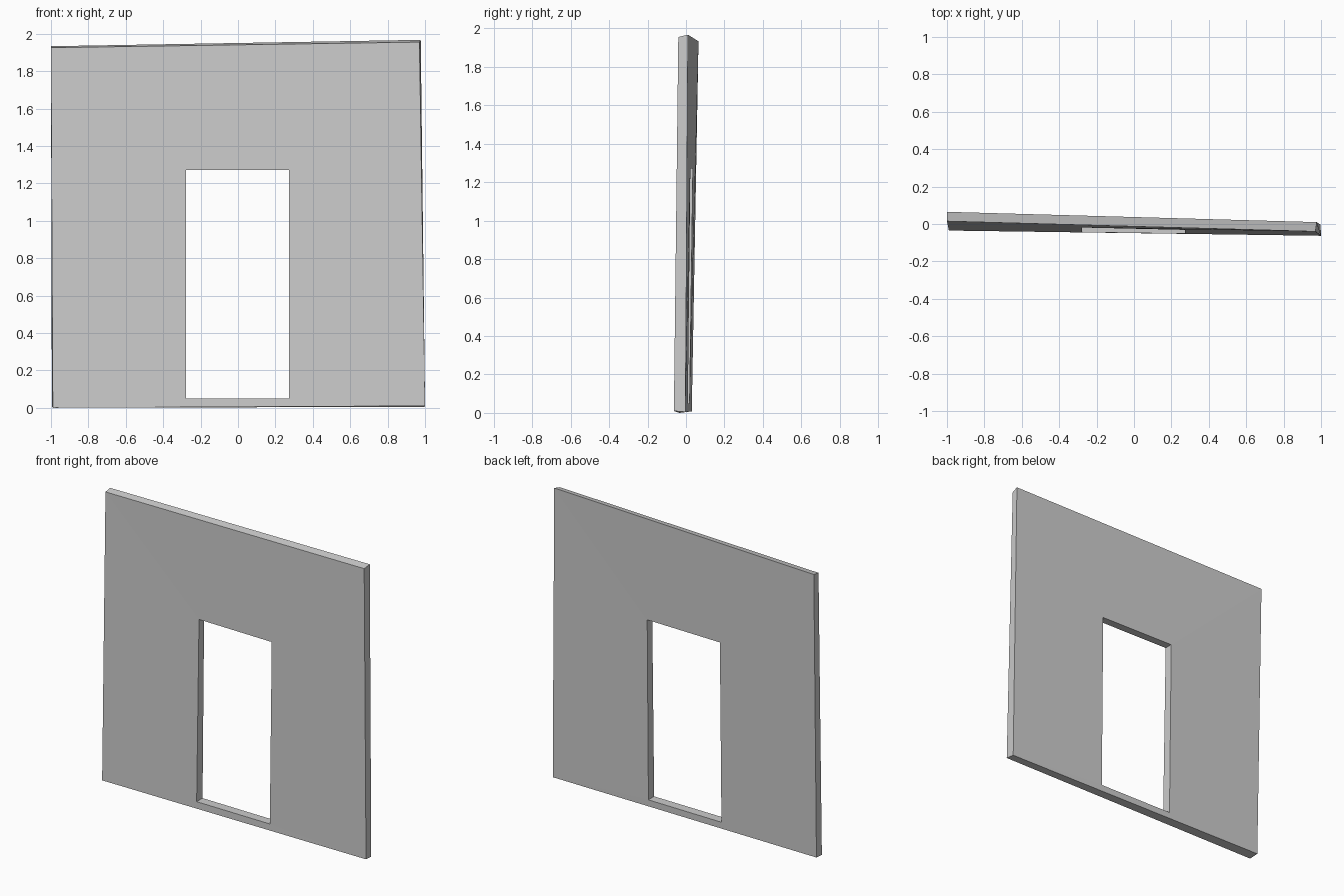
import bpy, bmesh
from mathutils import Vector

if "Cube" in bpy.data.objects:
    bpy.data.objects.remove(bpy.data.objects["Cube"])

# Slightly warped slab corners: bottom left, bottom right, top right, top left
FRONT = [Vector(p) for p in ((-0.99, -0.035, 0.0), (1.0, -0.063, 0.01),
                             (0.97, -0.04, 1.955), (-1.0, 0.015, 1.925))]
BACK = [Vector(p) for p in ((-0.995, 0.03, 0.008), (0.997, -0.003, 0.005),
                            (0.977, 0.01, 1.967), (-1.0, 0.065, 1.933))]
# Doorway corners in x, z
DOOR = [(-0.278, 0.05), (0.274, 0.05), (0.274, 1.27), (-0.278, 1.27)]


def on_face(corners, x, z):
    """Point on the warped face at the given x, z."""
    u, v = (x + 1) / 2, z / 1.945
    low = corners[0].lerp(corners[1], u)
    high = corners[3].lerp(corners[2], u)
    return Vector((x, low.lerp(high, v).y, z))


bm = bmesh.new()
loops = []
for corners in (FRONT, BACK):
    outer = [bm.verts.new(c) for c in corners]
    inner = [bm.verts.new(on_face(corners, x, z)) for x, z in DOOR]
    loops.append((outer, inner))
(fo, fi), (bo, bi) = loops

# Wall faces around the doorway, outer edges and door reveals
for a, b in ((fo, fi), (bo, bi), (fo, bo), (fi, bi)):
    for i in range(4):
        j = (i + 1) % 4
        bm.faces.new((a[i], a[j], b[j], b[i]))

bmesh.ops.recalc_face_normals(bm, faces=bm.faces)
mesh = bpy.data.meshes.new("door_wall")
bm.to_mesh(mesh)
bm.free()
wall = bpy.data.objects.new("door_wall", mesh)
bpy.context.collection.objects.link(wall)
